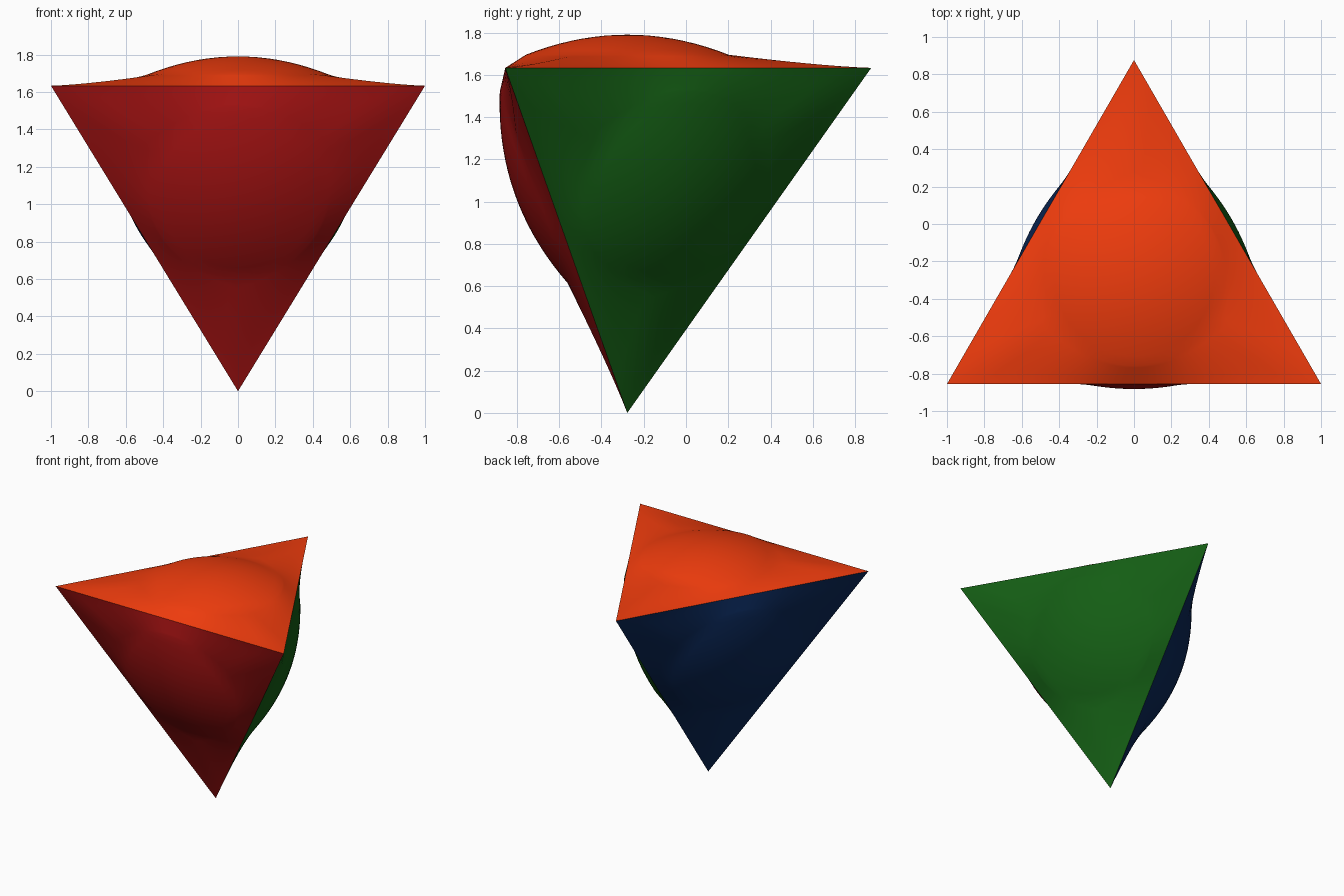
import bpy, bmesh, math
from mathutils import Vector

if "Cube" in bpy.data.objects:
    bpy.data.objects.remove(bpy.data.objects["Cube"])

EDGE = 2.0
IN_R = EDGE / (2 * math.sqrt(3))      # in-radius of one face
HEIGHT = EDGE * math.sqrt(2 / 3)
CY = -0.278                           # y of the tetrahedron axis
DOME_R, DOME_H, RIM_H = 0.48, 0.157, 0.062
SEG, DOME_RINGS, SKIRT_RINGS = 72, 9, 9

A = Vector((-1, CY - IN_R, HEIGHT))
B = Vector((1, CY - IN_R, HEIGHT))
C = Vector((0, CY + 2 * IN_R, HEIGHT))
D = Vector((0, CY, 0))


def profile(t):
    """Radii and heights from the face centre to its edge, at angle t from a corner."""
    a = t % (2 * math.pi / 3) - math.pi / 3
    end = IN_R / math.cos(a)
    corner = (end - IN_R) / IN_R
    pts = []
    for i in range(1, DOME_RINGS + 1):
        f = i / DOME_RINGS
        pts.append((f * DOME_R, DOME_H - (DOME_H - RIM_H) * f * f))
    for i in range(1, SKIRT_RINGS + 1):
        s = i / SKIRT_RINGS
        pts.append((DOME_R + s * (end - DOME_R), RIM_H * (1 - s) ** (1 + 0.35 * corner)))
    return pts


def bulged_face(name, p, q, r, color):
    """Triangular panel swelling outward into a low round dome."""
    mid = (p + q + r) / 3
    n = (q - p).cross(r - p).normalized()
    u = (p - mid).normalized()
    v = n.cross(u)
    bm = bmesh.new()
    top = bm.verts.new(mid + n * DOME_H)
    cols = []
    for k in range(SEG):
        t = 2 * math.pi * k / SEG
        d = u * math.cos(t) + v * math.sin(t)
        cols.append([bm.verts.new(mid + d * rad + n * h) for rad, h in profile(t)])
    for k in range(SEG):
        a, b = cols[k], cols[(k + 1) % SEG]
        bm.faces.new((top, a[0], b[0]))
        for i in range(len(a) - 1):
            bm.faces.new((a[i], a[i + 1], b[i + 1], b[i]))
    for f in bm.faces:
        f.smooth = True
    me = bpy.data.meshes.new(name)
    bm.to_mesh(me)
    bm.free()
    mat = bpy.data.materials.new(name + "_paint")
    mat.diffuse_color = (*color, 1)
    mat.use_nodes = True
    mat.node_tree.nodes["Principled BSDF"].inputs["Base Color"].default_value = mat.diffuse_color
    me.materials.append(mat)
    bpy.context.collection.objects.link(bpy.data.objects.new(name, me))


# four coloured panels, corners listed counter-clockwise from outside
bulged_face("top_panel", A, B, C, (0.87, 0.045, 0.004))
bulged_face("front_panel", A, D, B, (0.36, 0.006, 0.006))
bulged_face("right_panel", B, D, C, (0.007, 0.11, 0.007))
bulged_face("left_panel", C, D, A, (0.003, 0.02, 0.095))
